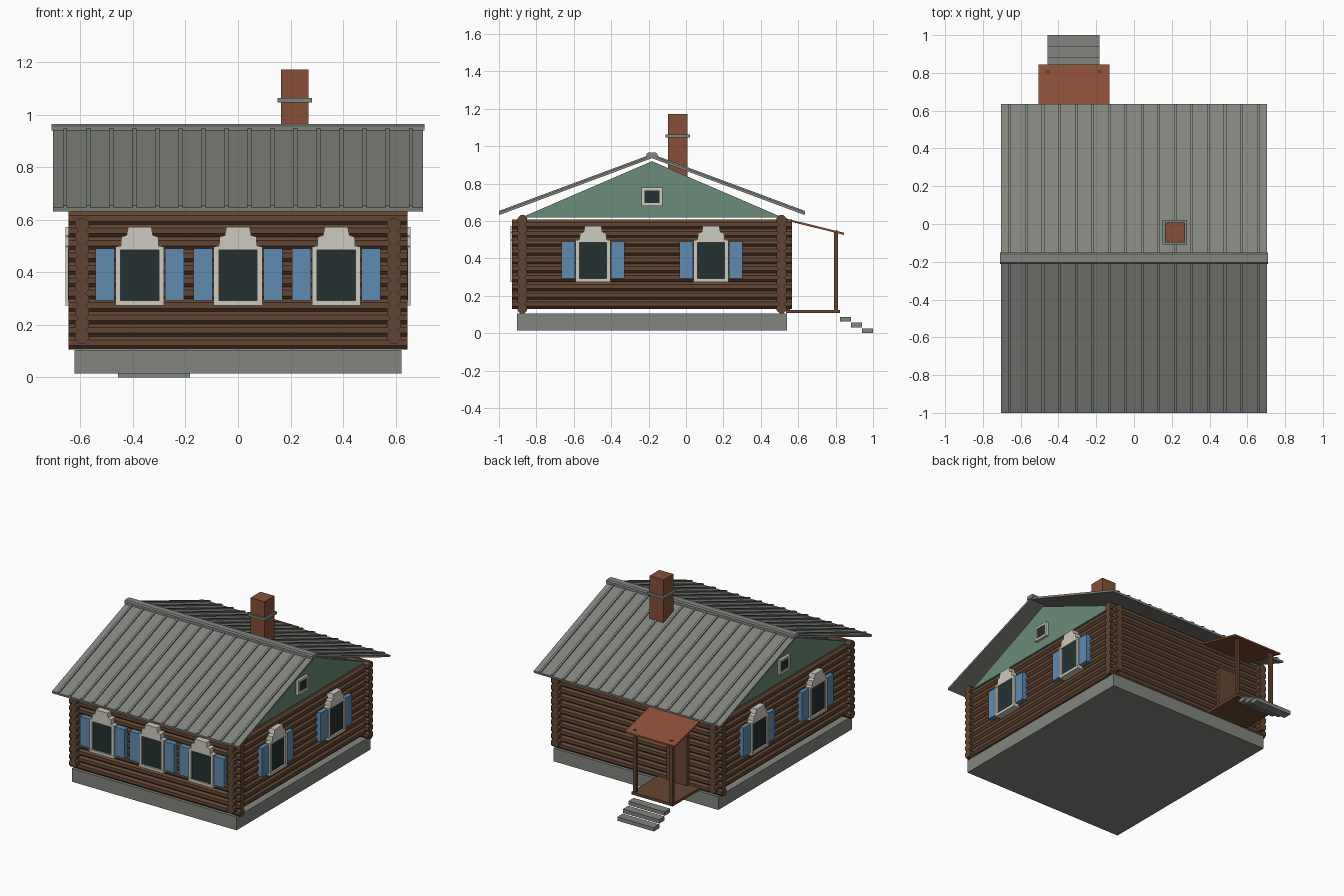
import bpy, bmesh, math
from mathutils import Matrix, Vector

if "Cube" in bpy.data.objects:
    bpy.data.objects.remove(bpy.data.objects["Cube"])


def material(name, rgb):
    m = bpy.data.materials.new(name)
    lin = [((c / 255 + 0.055) / 1.055) ** 2.4 for c in rgb]
    m.diffuse_color = (*lin, 1)
    m.use_nodes = True
    m.node_tree.nodes["Principled BSDF"].inputs["Base Color"].default_value = m.diffuse_color
    return m


LOG = material("log_brown", (98, 70, 51))
PLANK = material("plank_brown", (104, 71, 50))
GREY = material("metal_grey", (130, 133, 126))
TRIM = material("cream_trim", (206, 203, 191))
BLUE = material("shutter_blue", (97, 139, 177))
GREEN = material("gable_green", (107, 140, 120))
GLASS = material("dark_glass", (37, 49, 49))
BRICK = material("brick_red", (134, 79, 56))
RUST = material("porch_roof_rust", (141, 80, 55))


def build(name, mat, prisms, place=Matrix()):
    """Make one object from prisms: (profile, axis, start, end)."""
    bm = bmesh.new()
    for pts, axis, a, b in prisms:
        rings = []
        for t in (a, b):
            co = {"x": lambda u, v: (t, u, v), "y": lambda u, v: (u, t, v)}[axis]
            rings.append([bm.verts.new(co(u, v)) for u, v in pts])
        n = len(pts)
        bm.faces.new(rings[0])
        bm.faces.new(rings[1][::-1])
        for i in range(n):
            j = (i + 1) % n
            bm.faces.new((rings[0][j], rings[0][i], rings[1][i], rings[1][j]))
    bmesh.ops.recalc_face_normals(bm, faces=bm.faces)
    me = bpy.data.meshes.new(name)
    bm.to_mesh(me)
    bm.free()
    me.materials.append(mat)
    ob = bpy.data.objects.new(name, me)
    ob.matrix_world = place
    bpy.context.collection.objects.link(ob)
    return ob


def box(x0, x1, y0, y1, z0, z1):
    return ([(x0, z0), (x1, z0), (x1, z1), (x0, z1)], "y", y0, y1)


def octagon(u, v, r):
    r /= math.cos(math.pi / 8)
    return [(u + r * math.cos(math.pi * (k + 0.5) / 4),
             v + r * math.sin(math.pi * (k + 0.5) / 4)) for k in range(8)]


MID = -0.182        # ridge line position in y
WALL_X = 0.594      # side wall log axis
WALL_Y = 0.693      # front and back log axis, measured from the ridge line
R, STEP = 0.026, 0.0473

# Foundation
build("foundation", GREY, [box(-0.622, 0.622, -0.904, 0.54, 0.015, 0.105)])

# Log walls, interlocking at the corners
build("front_and_back_logs", LOG,
      [(octagon(MID + s * WALL_Y, 0.132 + i * STEP, R), "x", -0.645, 0.645)
       for s in (-1, 1) for i in range(11)])
build("side_logs", LOG,
      [(octagon(s * WALL_X, 0.156 + i * STEP, R), "y", -0.93, 0.566)
       for s in (-1, 1) for i in range(10)])

# Gables
tri = [(MID - 0.7, 0.618), (MID + 0.7, 0.618), (MID, 0.92)]
build("gables", GREEN, [(tri, "x", s * 0.575, s * 0.605) for s in (-1, 1)])

# Roof slopes with standing ribs
EAVE, RIDGE_Z, EAVE_Z = 0.816, 0.936, 0.632


def slope(s, low, high):
    return [(MID, RIDGE_Z + low), (MID + s * EAVE, EAVE_Z + low),
            (MID + s * (EAVE + 0.002), EAVE_Z + high), (MID, RIDGE_Z + high)]


for s, side in ((-1, "front"), (1, "back")):
    build(side + "_roof", GREY, [(slope(s, 0, 0.014), "x", -0.705, 0.705)])
    build(side + "_roof_ribs", GREY,
          [(slope(s, 0.006, 0.022), "x", x - 0.007, x + 0.007)
           for x in [-0.657 + 0.0876 * i for i in range(16)]])
cap = [(-0.03, 0.94), (0.03, 0.94), (0.03, 0.958), (0.022, 0.965),
       (-0.022, 0.965), (-0.03, 0.958)]
build("ridge_cap", GREY, [([(MID + u, v) for u, v in cap], "x", -0.71, 0.71)])

# Chimney
build("chimney", BRICK, [box(0.163, 0.269, -0.097, 0.009, 0.82, 1.172)])
build("chimney_collar", GREY, [box(0.15, 0.281, -0.109, 0.021, 1.047, 1.063)])


# Windows with carved crown and shutters, facing local -y
def window(name, place):
    half = [(0.093, 0.485), (0.093, 0.497), (0.072, 0.501), (0.07, 0.535),
            (0.05, 0.541), (0.044, 0.573)]
    crown = half + [(-u, v) for u, v in half[::-1]]
    build(name + "_frame", TRIM, [
        (crown, "y", 0.02, -0.037),
        box(-0.093, 0.093, 0.02, -0.037, 0.273, 0.292),
        box(-0.093, -0.073, 0.02, -0.036, 0.29, 0.486),
        box(0.073, 0.093, 0.02, -0.036, 0.29, 0.486)], place)
    build(name + "_glass", GLASS, [box(-0.075, 0.075, 0.02, -0.026, 0.288, 0.488)], place)
    build(name + "_shutters", BLUE,
          [box(s * 0.097, s * 0.169, 0.02, -0.028, 0.293, 0.49) for s in (-1, 1)], place)


for i, x in enumerate((-0.374, 0, 0.374)):
    window(f"front_window_{i + 1}", Matrix.Translation((x, MID - WALL_Y - R, 0)))
for s, side in ((-1, "left"), (1, "right")):
    turn = Matrix.Rotation(s * math.pi / 2, 4, "Z")
    for i, y in enumerate((-0.497, 0.134)):
        window(f"{side}_window_{i + 1}",
               Matrix.Translation((s * (WALL_X + R), y, 0)) @ turn)
    # Small attic window in the gable
    place = Matrix.Translation((s * 0.605, MID, 0)) @ turn
    build(side + "_attic_frame", TRIM, [
        box(-0.056, 0.056, 0.01, -0.018, 0.68, 0.696),
        box(-0.056, 0.056, 0.01, -0.018, 0.764, 0.78),
        box(-0.056, -0.04, 0.01, -0.018, 0.696, 0.764),
        box(0.04, 0.056, 0.01, -0.018, 0.696, 0.764)], place)
    build(side + "_attic_glass", GLASS, [box(-0.041, 0.041, 0.01, -0.01, 0.695, 0.765)], place)

# Back porch
build("door", PLANK, [box(-0.398, -0.24, 0.5, 0.555, 0.12, 0.465)])
build("porch_floor", PLANK, [box(-0.475, -0.165, 0.535, 0.823, 0.107, 0.125)])
build("porch_posts", LOG,
      [box(x - 0.011, x + 0.011, 0.792, 0.814, 0.12, 0.549) for x in (-0.457, -0.182)])
porch = [(0.52, 0.606), (0.845, 0.526), (0.845, 0.537), (0.52, 0.617)]
build("porch_roof", RUST, [(porch, "x", -0.505, -0.13)])
build("porch_steps", GREY,
      [box(-0.457, -0.182, 0.823 + 0.059 * i, 0.882 + 0.059 * i,
           0.062 - 0.031 * i, 0.088 - 0.031 * i) for i in range(3)])
